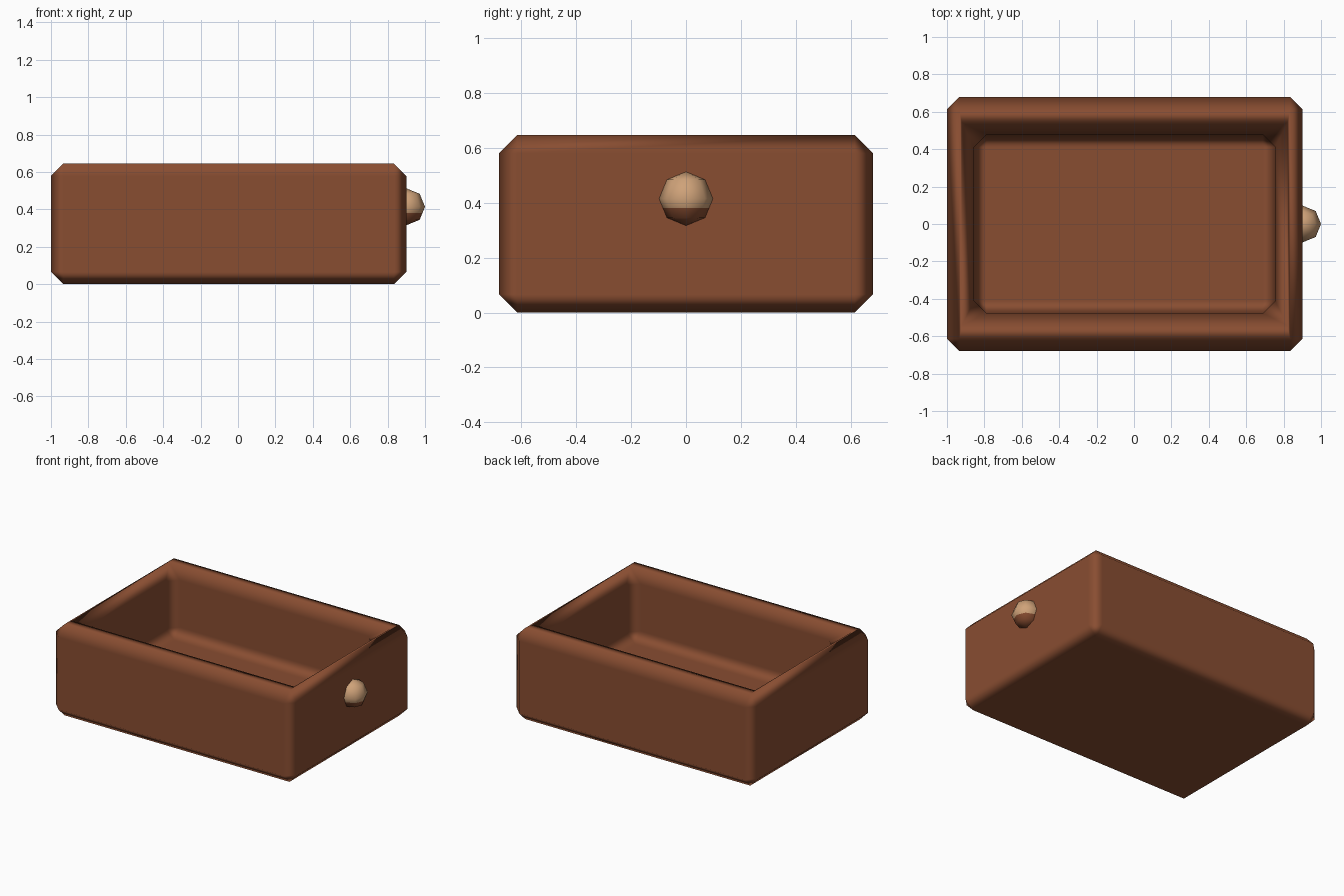
import bpy, bmesh

if "Cube" in bpy.data.objects:
    bpy.data.objects.remove(bpy.data.objects["Cube"])

def material(name, rgb):
    m = bpy.data.materials.new(name)
    m.diffuse_color = (*rgb, 1)
    m.use_nodes = True
    m.node_tree.nodes["Principled BSDF"].inputs["Base Color"].default_value = m.diffuse_color
    return m

wood = material("reddish_wood", (0.25, 0.075, 0.031))
tan = material("tan_knob", (0.62, 0.36, 0.19))

def finish(bm, name, mats):
    bmesh.ops.recalc_face_normals(bm, faces=bm.faces)
    for f in bm.faces:
        f.smooth = True
    me = bpy.data.meshes.new(name)
    bm.to_mesh(me)
    bm.free()
    for m in mats:
        me.materials.append(m)
    ob = bpy.data.objects.new(name, me)
    bpy.context.collection.objects.link(ob)
    return ob

# Drawer box: outer shell, rim, inner walls and floor as stacked loops
bm = bmesh.new()

def loop(x0, x1, y, z):
    return [bm.verts.new(p) for p in ((x0, -y, z), (x1, -y, z), (x1, y, z), (x0, y, z))]

loops = [loop(-1, 0.9, 0.68, 0), loop(-1, 0.9, 0.68, 0.645),
         loop(-0.855, 0.755, 0.477, 0.645), loop(-0.855, 0.755, 0.477, 0.18)]
for a, b in zip(loops, loops[1:]):
    for i in range(4):
        j = (i + 1) % 4
        bm.faces.new((a[i], a[j], b[j], b[i]))
bm.faces.new(loops[0][::-1])
bm.faces.new(loops[-1])
bmesh.ops.recalc_face_normals(bm, faces=bm.faces)
sharp = [e for e in bm.edges if e.calc_face_angle(0) > 0.5]
bmesh.ops.bevel(bm, geom=sharp, offset=0.066, offset_type='OFFSET', segments=1,
                profile=0.5, affect='EDGES')
box = finish(bm, "drawer_box", [wood])
wn = box.modifiers.new("face_weighted", 'WEIGHTED_NORMAL')
wn.weight = 100

# Round knob on the right end, with a wood-coloured underside
bm = bmesh.new()
bmesh.ops.create_uvsphere(bm, u_segments=8, v_segments=4, radius=0.098)
bmesh.ops.translate(bm, verts=bm.verts, vec=(0.902, 0, 0.414))
bmesh.ops.bisect_plane(bm, geom=bm.verts[:] + bm.edges[:] + bm.faces[:],
                       plane_co=(0, 0, 0.38), plane_no=(0, 0, 1))
for f in bm.faces:
    f.material_index = 1 if f.calc_center_median().z < 0.38 else 0
finish(bm, "knob", [tan, wood])
